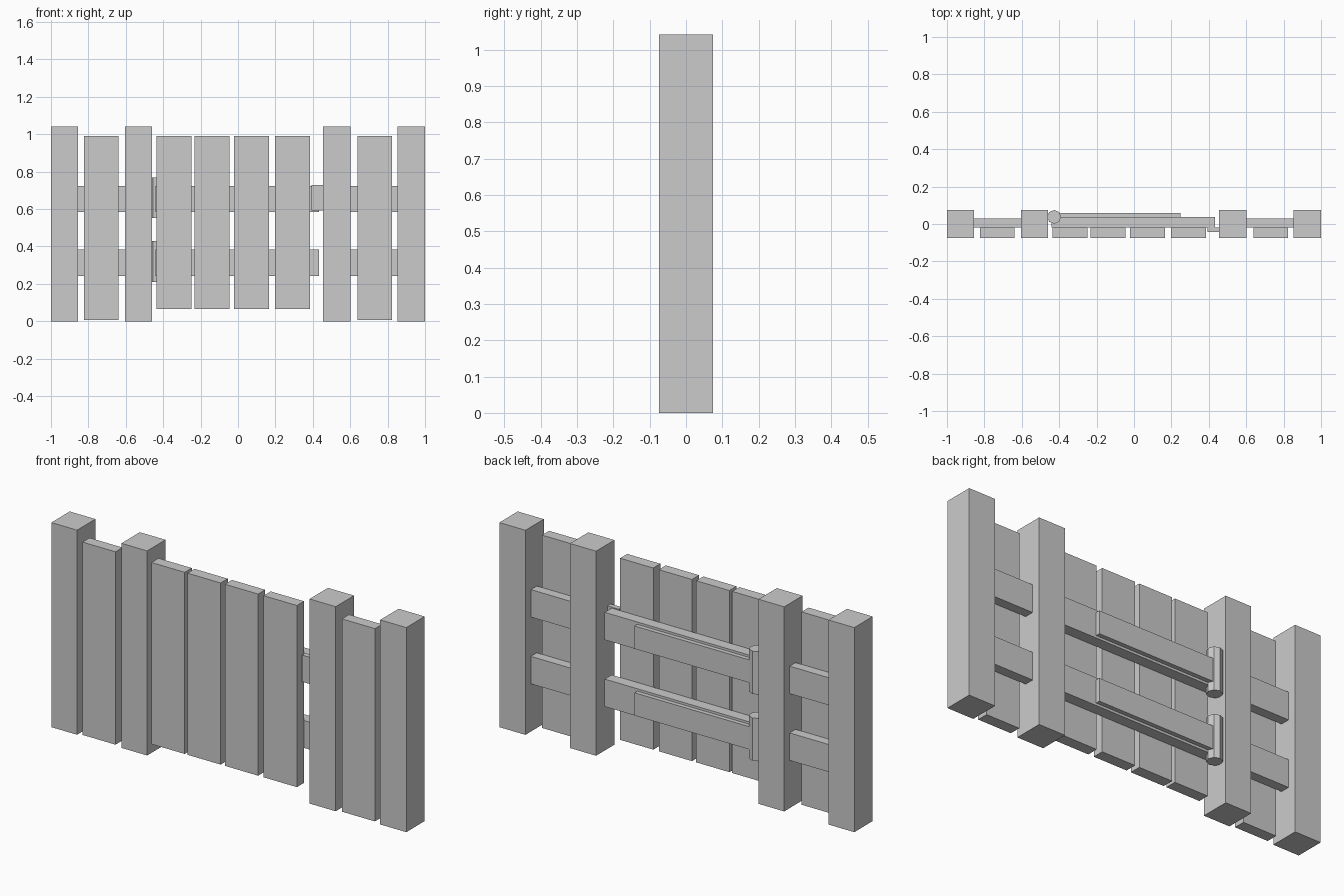
import bpy, bmesh, math
from mathutils import Matrix

if "Cube" in bpy.data.objects:
    bpy.data.objects.remove(bpy.data.objects["Cube"])

wood = bpy.data.materials.new("plain grey")
wood.diffuse_color = (0.6, 0.6, 0.6, 1)
wood.use_nodes = True
wood.node_tree.nodes["Principled BSDF"].inputs["Base Color"].default_value = wood.diffuse_color


def finish(name, bm):
    mesh = bpy.data.meshes.new(name)
    bm.to_mesh(mesh)
    bm.free()
    mesh.materials.append(wood)
    bpy.context.collection.objects.link(bpy.data.objects.new(name, mesh))


def box(name, x0, x1, y0, y1, z0, z1):
    bm = bmesh.new()
    centre = Matrix.Translation(((x0 + x1) / 2, (y0 + y1) / 2, (z0 + z1) / 2))
    size = Matrix.Diagonal((x1 - x0, y1 - y0, z1 - z0, 1))
    bmesh.ops.create_cube(bm, size=1, matrix=centre @ size)
    finish(name, bm)


# Four square posts
for x0, x1 in ((-1, -0.855), (-0.605, -0.46), (0.455, 0.602), (0.853, 1)):
    box("post", x0, x1, -0.074, 0.074, 0, 1.042)

# Fixed side panel boards
for x0 in (-0.824, 0.638):
    box("side_board", x0, x0 + 0.186, -0.075, -0.018, 0.008, 0.99)

# Gate boards
for x0 in (-0.435, -0.232, -0.021, 0.197):
    box("gate_board", x0, x0 + 0.187, -0.075, -0.018, 0.065, 0.99)

# Upper and lower rails, hinge straps and hinge barrels
for z in (0.313, 0.653):
    for x0, x1 in ((-0.856, -0.604), (0.601, 0.854)):
        box("side_rail", x0, x1, -0.018, 0.03, z - 0.07, z + 0.07)
    box("gate_rail", -0.44, 0.432, -0.018, 0.038, z - 0.07, z + 0.07)
    box("hinge_strap", -0.43, 0.248, 0.038, 0.06, z - 0.058, z + 0.058)
    bm = bmesh.new()
    place = Matrix.Translation((-0.427, 0.038, z + 0.007)) @ Matrix.Rotation(math.pi / 2, 4, 'Z')
    bmesh.ops.create_cone(bm, cap_ends=True, segments=8, radius1=0.037,
                          radius2=0.037, depth=0.218, matrix=place)
    finish("hinge_barrel", bm)

# Latch plate
box("latch", 0.392, 0.458, -0.044, -0.018, 0.592, 0.728)
